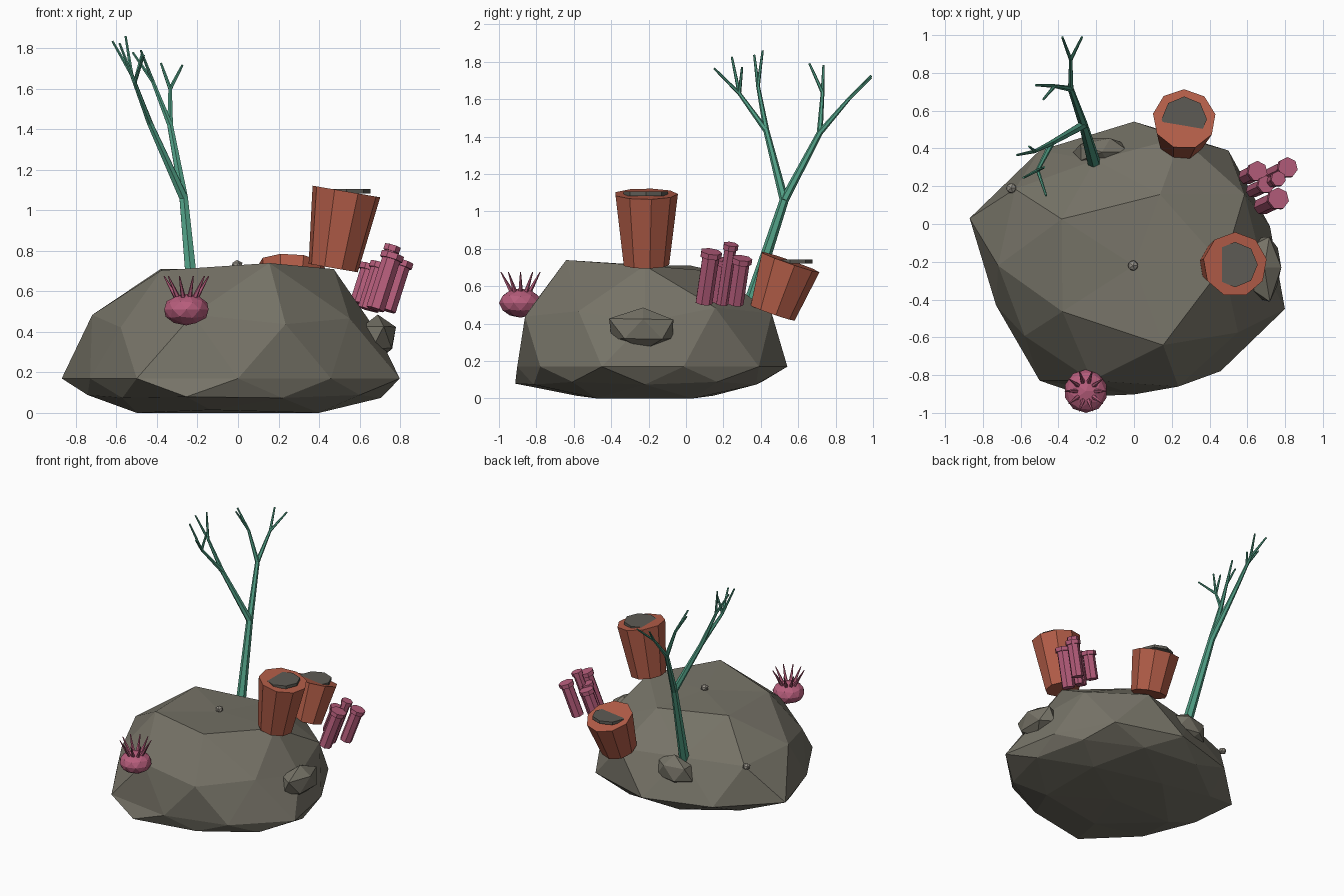
import bpy, bmesh, math, random
from mathutils import Vector, Matrix

if "Cube" in bpy.data.objects:
    bpy.data.objects.remove(bpy.data.objects["Cube"])

random.seed(4)
Z = Vector((0, 0, 1))

def material(name, rgb):
    m = bpy.data.materials.new(name)
    m.diffuse_color = (*rgb, 1)
    m.use_nodes = True
    m.node_tree.nodes["Principled BSDF"].inputs["Base Color"].default_value = m.diffuse_color
    return m

ROCK = material("rock", (0.18, 0.17, 0.135))
DARK = material("dark_hollow", (0.11, 0.105, 0.09))
SHELL = material("shell", (0.30, 0.28, 0.24))
RED = material("sponge_red", (0.45, 0.11, 0.065))
PINK = material("coral_pink", (0.47, 0.11, 0.20))
GREEN = material("coral_green", (0.08, 0.34, 0.23))

def finish(bm, name, mat):
    bmesh.ops.recalc_face_normals(bm, faces=bm.faces)
    me = bpy.data.meshes.new(name)
    bm.to_mesh(me)
    bm.free()
    me.materials.append(mat)
    ob = bpy.data.objects.new(name, me)
    bpy.context.collection.objects.link(ob)
    return ob

def rod(bm, a, b, r1, r2, sides):
    """Tapered prism from point a to point b."""
    a, b = Vector(a), Vector(b)
    d = b - a
    mat = (Matrix.Translation((a + b) / 2)
           @ Z.rotation_difference(d).to_matrix().to_4x4())
    bmesh.ops.create_cone(bm, cap_ends=True, segments=sides, radius1=r1,
                          radius2=r2, depth=d.length, matrix=mat)

def blob(bm, centre, size, sub=2, jitter=0.0):
    """Scaled, optionally rough, icosphere."""
    vs = bmesh.ops.create_icosphere(bm, subdivisions=sub, radius=1)["verts"]
    for v in vs:
        k = 1 + random.uniform(-jitter, jitter)
        v.co = Vector(centre) + Vector(c * s * k for c, s in zip(v.co, size))

# Boulder: faceted icosphere, radius set per vertex (level, angle), flat underside
radii = {
    9: {0: .90, 72: .85, 144: .90, 216: .89, 288: .95},
    5: {36: .85, 108: .78, 180: .846, 252: .85, 324: .80},
    4: {0: .76, 72: .90, 144: .87, 216: .80, 288: .85},
    0: {18: .757, 54: .85, 90: .86, 126: .85, 162: .915,
        198: .768, 234: .85, 270: .77, 306: .78, 342: .84},
    -4: {252: .92},
    -9: {180: .95, 36: .94, 324: .94},
}
bm = bmesh.new()
bmesh.ops.create_icosphere(bm, subdivisions=2, radius=1)
for v in bm.verts:
    x, y, z = v.co
    level = round(z * 10)
    angle = round(math.degrees(math.atan2(y, x))) % 360
    r = .77 if level == 10 else radii.get(level, {}).get(angle, .83)
    v.co = (x * r, -.22 + .886 * y * r,
            max(0, .17 + z * r * (.705 if z > 0 else .22)))
finish(bm, "boulder", ROCK)

# Smaller rocks bulging from the boulder
for name, c, s in (("side_rock", (.69, -.23, .37), (.10, .20, .12)),
                   ("back_rock", (-.17, .38, .37), (.16, .085, .11))):
    bm = bmesh.new()
    blob(bm, c, s, 1, .08)
    finish(bm, name, ROCK)

# Barnacles
for i, c in enumerate(((-.005, -.22, .73), (-.65, .19, .45))):
    bm = bmesh.new()
    blob(bm, c, (.03, .03, .025), 1)
    finish(bm, f"barnacle_{i + 1}", SHELL)

# Barrel sponges with a level dark hollow disc
sponges = (((.47, -.215, .715), (.535, -.215, 1.093), .125, .172),
           ((.25, .46, .458), (.266, .555, .73), .128, .168))
for i, (a, b, r1, r2) in enumerate(sponges):
    bm = bmesh.new()
    rod(bm, a, b, r1, r2, 9)
    finish(bm, f"barrel_sponge_{i + 1}", RED)
    bm = bmesh.new()
    top = Vector(b)
    rod(bm, top - Z * .01, top + Z * .012, .12, .12, 8)
    finish(bm, f"sponge_hollow_{i + 1}", DARK)

# Tube coral cluster: leaning tubes with wider caps
lean = Vector((.30, .14, .94)).normalized()
tubes = (((.765, .24, .825), .033, .34), ((.815, .30, .75), .044, .26),
         ((.765, .135, .785), .047, .29), ((.655, .28, .73), .044, .20),
         ((.70, .21, .74), .038, .24))
bm = bmesh.new()
for top, r, length in tubes:
    top = Vector(top)
    rod(bm, top - lean * length, top - lean * .02, r, r, 7)
    rod(bm, top - lean * .03, top, r * 1.25, r * 1.25, 7)
finish(bm, "tube_coral", PINK)

# Anemone: faceted body with a ring of tentacles
ac = Vector((-.255, -.885, .51))
bm = bmesh.new()
blob(bm, ac, (.115, .115, .078))
finish(bm, "anemone_body", PINK)
bm = bmesh.new()
for i in range(10):
    a = math.tau * i / 10
    out = Vector((math.cos(a), math.sin(a), 0))
    rod(bm, ac + out * .045 + Z * .05, ac + out * .11 + Z * .165,
        .014, .003, 5)
finish(bm, "anemone_tentacles", PINK)

# Branching coral: nested nodes (point, radius, children)
def tips(*pts):
    return [(p, .006, []) for p in pts]

tree = ((-.21, .32, .44), .036, [((-.268, .525, 1.06), .024, [
    ((-.335, .715, 1.42), .016, [
        ((-.335, .87, 1.60), .010,
         tips((-.38, .99, 1.725), (-.275, .99, 1.715))),
        ((-.42, .73, 1.635), .010,
         tips((-.52, .735, 1.78), (-.48, .66, 1.79)))]),
    ((-.435, .43, 1.43), .016, [
        ((-.525, .385, 1.67), .010,
         tips((-.62, .365, 1.835), (-.555, .41, 1.86))),
        ((-.51, .285, 1.63), .010,
         tips((-.465, .15, 1.765), (-.585, .245, 1.825),
              (-.475, .30, 1.77)))])])])

def grow(bm, node):
    p, r, kids = node
    for kid in kids:
        rod(bm, p, kid[0], r, kid[1], 6)
        grow(bm, kid)

bm = bmesh.new()
grow(bm, tree)
finish(bm, "branch_coral", GREEN)
